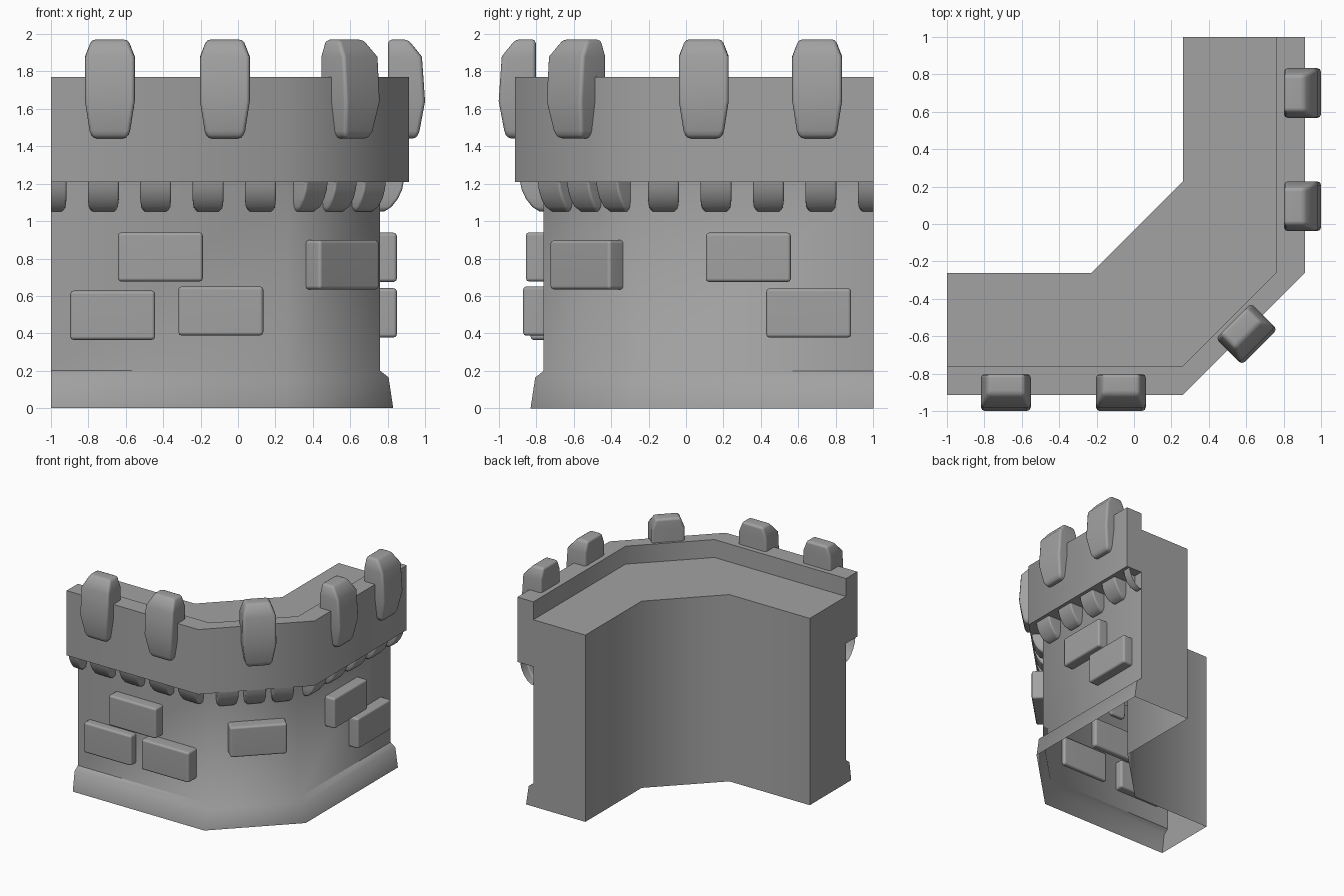
import bpy, bmesh
from math import radians
from mathutils import Matrix

if "Cube" in bpy.data.objects:
    bpy.data.objects.remove(bpy.data.objects["Cube"])

FRONT, CORNER, SIDE = 0, 45, 90   # the three outer faces, as turns about z

stone = bpy.data.materials.new("stone")
stone.diffuse_color = (.36, .36, .36, 1)
stone.use_nodes = True
stone.node_tree.nodes["Principled BSDF"].inputs["Base Color"].default_value = stone.diffuse_color


def finish(name, bm, angle=50):
    bmesh.ops.recalc_face_normals(bm, faces=bm.faces)
    me = bpy.data.meshes.new(name)
    bm.to_mesh(me)
    bm.free()
    me.materials.append(stone)
    ob = bpy.data.objects.new(name, me)
    bpy.context.collection.objects.link(ob)
    bpy.ops.object.select_all(action='DESELECT')
    ob.select_set(True)
    bpy.context.view_layer.objects.active = ob
    bpy.ops.object.shade_smooth_by_angle(angle=radians(angle))
    return ob


def block(name, turn, t, rings, back, bevel, cut=None):
    """Stacked rectangles (z, half width, outward distance), bevelled and
    turned about z so that they sit on one of the outer faces."""
    bm = bmesh.new()
    loops = [[bm.verts.new((t + s * w, -d, z))
              for s, d in ((-1, out), (1, out), (1, back), (-1, back))]
             for z, w, out in rings]
    for a, b in zip(loops, loops[1:]):
        for i in range(4):
            j = (i + 1) % 4
            bm.faces.new((a[i], a[j], b[j], b[i]))
    bm.faces.new(loops[0][::-1])
    bm.faces.new(loops[-1])
    bmesh.ops.recalc_face_normals(bm, faces=bm.faces)
    sharp = [e for e in bm.edges if e.calc_face_angle() > radians(40)]
    bmesh.ops.bevel(bm, geom=sharp, offset=bevel, segments=2,
                    profile=0.5, affect='EDGES')
    if cut is not None:
        bmesh.ops.bisect_plane(bm, geom=bm.verts[:] + bm.edges[:] + bm.faces[:],
                               plane_co=(cut, 0, 0), plane_no=(cut, 0, 0),
                               clear_outer=True)
    bm.transform(Matrix.Rotation(radians(turn), 4, 'Z'))
    ob = finish(name, bm)
    ob.modifiers.new("flat_faces", 'WEIGHTED_NORMAL').keep_sharp = True


# Wall: one profile (distance, z) carried round the chamfered corner, open below
profile = [(.83, 0), (.805, .165), (.76, .2), (.76, 1.21), (.914, 1.21),
           (.914, 1.77), (.76, 1.77), (.76, 1.615), (.263, 1.615), (.263, 0)]
bm = bmesh.new()
cols = []
for d, z in profile:
    k = .26 if d > .5 else -.23
    cols.append([bm.verts.new((x, y, z))
                 for x, y in ((-1, -d), (k, -d), (d, -k), (d, 1))])
for a, b in zip(cols, cols[1:]):
    for i in range(3):
        bm.faces.new((a[i], a[i + 1], b[i + 1], b[i]))
for end in (0, 3):
    bm.faces.new([c[end] for c in cols])
finish("wall", bm)

# Merlons clasping the parapet
for turn, t, face in ((FRONT, -.685, .91), (FRONT, -.07, .91),
                      (CORNER, .01, .85), (SIDE, .095, .91), (SIDE, .70, .91)):
    rings = [(z, w, face + o) for z, w, o in
             ((1.442, .09, .045), (1.48, .108, .06), (1.64, .133, .09),
              (1.88, .133, .073), (1.97, .098, .0))]
    block("merlon", turn, t, rings, face - .108, .02)

# Corbels under the parapet; the outermost ones are cut off at the wall ends
corbels = [(CORNER, t, .721, .8, None) for t in (-.22, 0, .22)]
for i in range(5):
    t = .12 - .28 * i
    corbels.append((FRONT, t, .76, 1, -1 if i == 4 else None))
    corbels.append((SIDE, -t, .76, 1, 1 if i == 4 else None))
for turn, t, face, reach, cut in corbels:
    rings = [(z, w, face + o * reach) for z, w, o in
             ((1.05, .06, .02), (1.075, .078, .06), (1.12, .083, .095),
              (1.17, .083, .118), (1.235, .083, .13))]
    block("corbel", turn, t, rings, face - .03, .012, cut)

# Raised bricks: turn, centre along face, bottom, outward distance
for turn, t, z, d in ((FRONT, -.415, .677, .855), (FRONT, -.67, .365, .83),
                      (FRONT, -.092, .388, .87), (CORNER, .02, .635, .826),
                      (SIDE, .333, .675, .85), (SIDE, .655, .378, .85)):
    block("brick", turn, t, [(z, .227, d), (z + .263, .227, d)], d - .14, .018)
